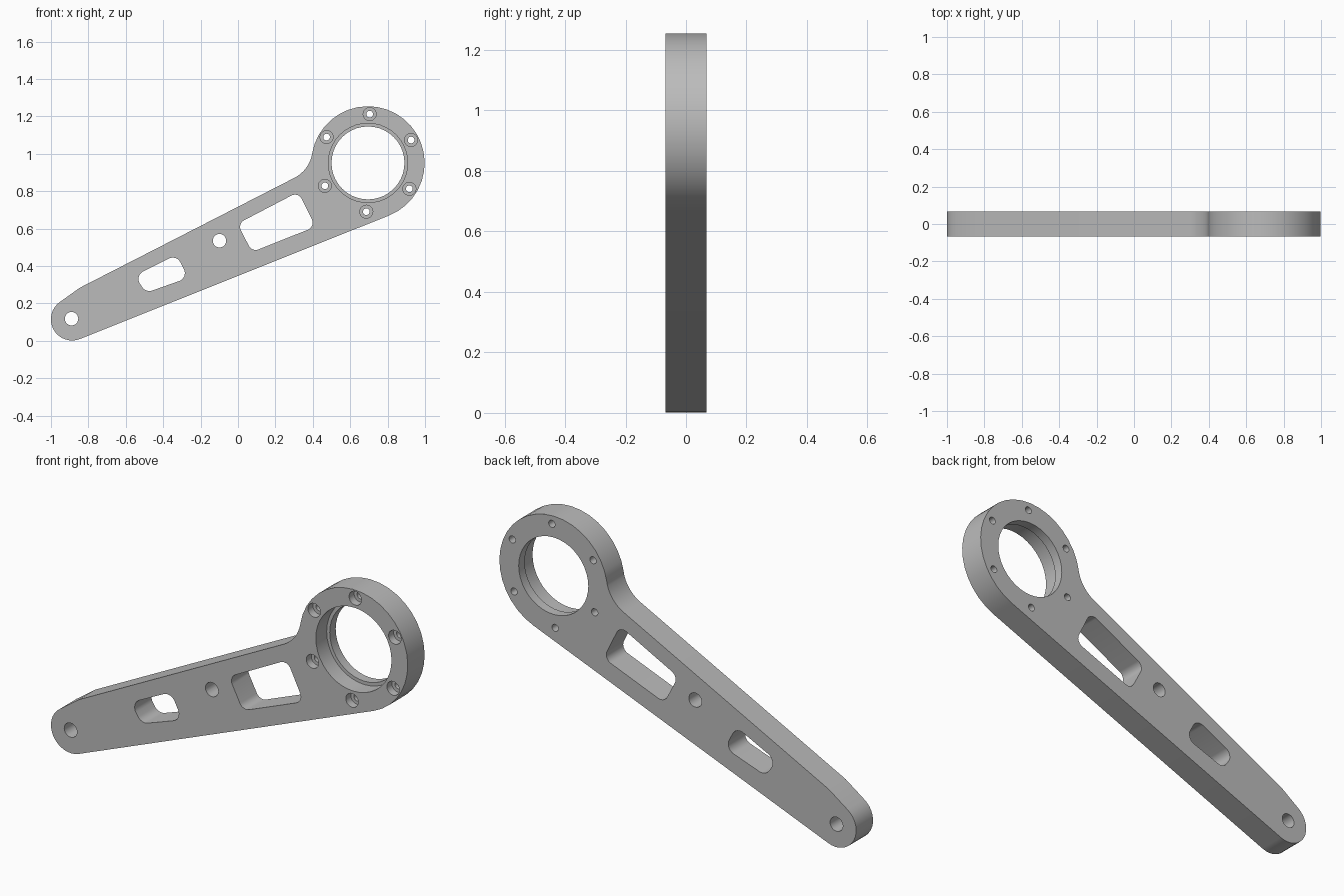
import bpy, bmesh
from math import radians, cos, sin, pi
from mathutils import Vector

old = bpy.data.objects.get("Cube")
if old:
    bpy.data.objects.remove(old, do_unlink=True)

HALF = 0.0675                      # half thickness of the plate
OUT = 0.1                          # cutters reach past both faces
RING, RING_R = Vector((0.695, 0.951)), 0.303
TIP, TIP_R = Vector((-0.887, 0.115)), 0.1135


def arc(center, r, start, end, steps):
    """Points in the x-z plane from one angle to another, in degrees."""
    angles = [radians(start + (end - start) * i / steps) for i in range(steps + 1)]
    return [Vector((center[0] + r * cos(a), center[1] + r * sin(a))) for a in angles]


def rounded(corners, r, steps=6):
    """Round every corner of a convex polygon with radius r."""
    pts = []
    for i, corner in enumerate(corners):
        c = Vector(corner)
        a = (Vector(corners[i - 1]) - c).normalized()
        b = (Vector(corners[(i + 1) % len(corners)]) - c).normalized()
        half = a.angle(b) / 2
        mid = c + (a + b).normalized() * (r / sin(half))
        u = c + a * (r / (sin(half) / cos(half))) - mid
        v = c + b * (r / (sin(half) / cos(half))) - mid
        pts += [mid + u.lerp(v, k / steps).normalized() * r for k in range(steps + 1)]
    return pts


def add_solid(bm, sections):
    """Skin a closed solid through sections, each (outline points, y)."""
    rings = [[bm.verts.new((p.x, y, p.y)) for p in pts] for pts, y in sections]
    n = len(rings[0])
    for lo, hi in zip(rings, rings[1:]):
        for i in range(n):
            j = (i + 1) % n
            bm.faces.new((lo[i], lo[j], hi[j], hi[i]))
    bm.faces.new(rings[0][::-1])
    bm.faces.new(rings[-1])


def add_bore(bm, center, steps, n):
    """Round bore; steps lists (radius, y) from front to back."""
    add_solid(bm, [(arc(center, r, 0, 360, n)[:-1], y) for r, y in steps])


def finish(name, bm):
    bmesh.ops.recalc_face_normals(bm, faces=bm.faces[:])
    mesh = bpy.data.meshes.new(name)
    bm.to_mesh(mesh)
    bm.free()
    obj = bpy.data.objects.new(name, mesh)
    bpy.context.scene.collection.objects.link(obj)
    return obj


# Arm plate: ring end, fillet into the upper edge, rounded tip
outline = arc(RING, RING_R, -68.3, 170.4, 24)
outline += arc((0.221, 1.03), 0.178, -9.6, -62.9, 8)
outline += [Vector((-0.847, 0.283))]
outline += arc(TIP, TIP_R, 124, 291.7, 16)
bm = bmesh.new()
add_solid(bm, [(outline, -HALF), (outline, HALF)])
arm = finish("lever_arm", bm)

# Cutters for all openings
bm = bmesh.new()

# Large bore with a retaining lip at the back
lip = HALF - 0.048
add_bore(bm, RING, [(0.212, -OUT), (0.212, lip), (0.195, lip), (0.195, OUT)], 40)

# Counterbored screw holes around the ring
seat = -HALF + 0.04
for k in range(6):
    a = radians(88 - 60 * k)
    spot = RING + Vector((cos(a), sin(a))) * 0.261
    add_bore(bm, spot, [(0.035, -OUT), (0.035, seat), (0.018, seat), (0.018, OUT)], 20)

# Plain through holes
for spot in ((-0.89, 0.118), (-0.099, 0.535)):
    add_bore(bm, spot, [(0.036, -OUT), (0.036, OUT)], 24)

# Rounded lightening pockets
large = rounded([(-0.003, 0.626), (0.323, 0.796), (0.414, 0.61), (0.075, 0.475)], 0.04)
small = rounded([(-0.553, 0.348), (-0.329, 0.46), (-0.265, 0.337), (-0.492, 0.257)], 0.045)
for pocket in (large, small):
    add_solid(bm, [(pocket, -OUT), (pocket, OUT)])
cutter = finish("opening_cutter", bm)
cutter.hide_render = True

# Cut the openings and drop the cutter
mod = arm.modifiers.new("openings", "BOOLEAN")
mod.operation = "DIFFERENCE"
mod.solver = "EXACT"
mod.object = cutter
bpy.ops.object.select_all(action="DESELECT")
bpy.context.view_layer.objects.active = arm
arm.select_set(True)
bpy.ops.object.modifier_apply(modifier=mod.name)
bpy.data.objects.remove(cutter, do_unlink=True)

# Plain grey metal
grey = bpy.data.materials.new("grey_metal")
grey.use_nodes = True
grey.diffuse_color = (0.5, 0.5, 0.5, 1)
grey.node_tree.nodes["Principled BSDF"].inputs["Base Color"].default_value = (0.5, 0.5, 0.5, 1)
arm.data.materials.clear()
arm.data.materials.append(grey)
bpy.ops.object.shade_smooth_by_angle(angle=radians(30))
